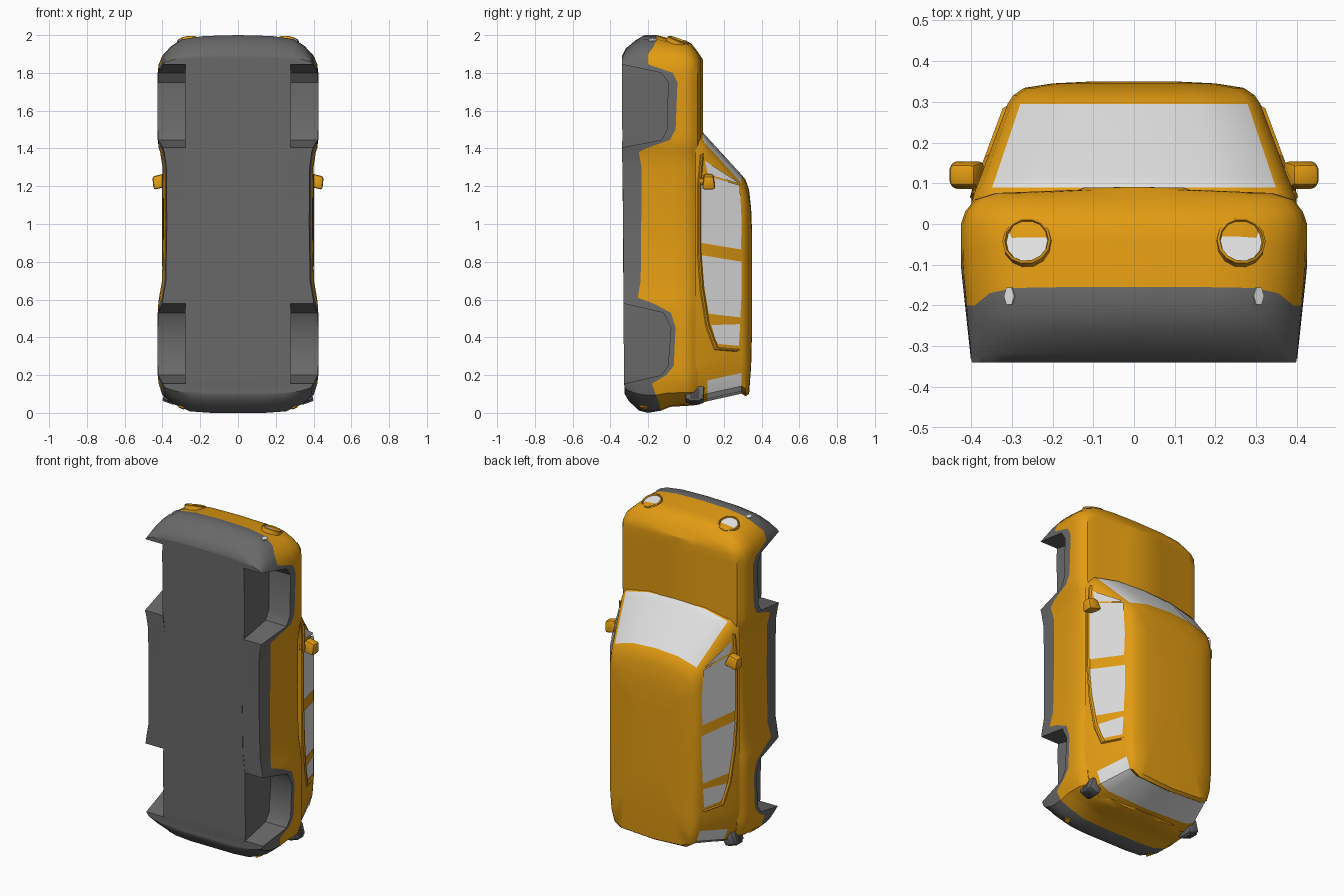
import bpy, bmesh, math
from mathutils import Vector, Matrix

if "Cube" in bpy.data.objects:
    bpy.data.objects.remove(bpy.data.objects["Cube"])


def material(name, rgb):
    m = bpy.data.materials.new(name)
    m.diffuse_color = (*rgb, 1)
    m.use_nodes = True
    m.node_tree.nodes["Principled BSDF"].inputs["Base Color"].default_value = m.diffuse_color
    return m


PAINT = material("orange_paint", (0.76, 0.33, 0.006))
TRIM = material("grey_plastic", (0.14, 0.14, 0.14))
GLASS = material("pale_glass", (0.75, 0.75, 0.75))
DARK = material("dark_plastic", (0.06, 0.06, 0.06))


def finish(name, bm, mats, angle=32, fix=True):
    bmesh.ops.remove_doubles(bm, verts=bm.verts, dist=0.0004)
    bmesh.ops.dissolve_degenerate(bm, edges=bm.edges, dist=0.0002)
    if fix:
        bmesh.ops.recalc_face_normals(bm, faces=bm.faces)
    me = bpy.data.meshes.new(name)
    bm.to_mesh(me)
    bm.free()
    ob = bpy.data.objects.new(name, me)
    bpy.context.collection.objects.link(ob)
    for m in mats:
        me.materials.append(m)
    bpy.ops.object.select_all(action='DESELECT')
    ob.select_set(True)
    bpy.context.view_layer.objects.active = ob
    bpy.ops.object.shade_smooth_by_angle(angle=math.radians(angle))
    return ob


def interp(table, t):
    for (a, p), (b, q) in zip(table, table[1:]):
        if t <= b:
            return p + (q - p) * max(0, (t - a) / (b - a))
    return table[-1][1]


def loft(bm, half_rows, rule):
    """Skin a grid of half sections and its mirror image; rule gives the material."""
    for s in (1, -1):
        grid = [[bm.verts.new((s * x, y, z)) for x, y, z in r] for r in half_rows]
        for i in range(len(grid) - 1):
            for j in range(len(grid[0]) - 1):
                q = [grid[i][j], grid[i][j + 1], grid[i + 1][j + 1], grid[i + 1][j]]
                bm.faces.new(q if s > 0 else q[::-1]).material_index = rule(i, j)


# Lower body: nose and tail outlines as height -> length position
NOSE = [(-.345, 1.87), (-.33, 1.92), (-.27, 1.97), (-.23, 2.0), (-.155, 2.0), (-.12, 1.985),
        (-.03, 1.98), (.02, 1.965), (.05, 1.93), (.09, 1.87)]
TAIL = [(-.34, .13), (-.31, .07), (-.25, .012), (-.2, 0), (-.14, .005), (-.12, .03), (.05, .04), (.1, .055)]
# length, half width, arch edge height, trim top height
MIDDLE = [(.155, .42, -.325, -.18), (.2, .425, -.13, -.105), (.25, .425, -.095, -.065), (.45, .425, -.08, -.055),
          (.53, .425, -.12, -.08), (.578, .422, -.33, -.17), (.61, .418, -.33, -.255), (.7, .402, -.33, -.24),
          (1, .397, -.333, -.237), (1.3, .4, -.336, -.235), (1.38, .412, -.34, -.25), (1.405, .42, -.34, -.2),
          (1.445, .425, -.13, -.085), (1.5, .425, -.1, -.055), (1.75, .425, -.095, -.045),
          (1.8, .425, -.13, -.07), (1.845, .42, -.34, -.2)]
# outward fraction, half width, trim top height
FRONT = [(.35, .4, -.2), (.62, .36, -.17), (.86, .3, -.157), (.97, .18, -.155), (1, 0, -.155)]
BACK = [(1, 0, -.135), (1, .15, -.135), (.95, .26, -.135), (.7, .35, -.14), (.4, .405, -.16)]


def section(w, arch, trim, place, bottom):
    inner = min(.28, .66 * w)
    top = .08
    side = lambda y: w * (1 - .22 * max(0, -.1 - y))
    ys = [arch, arch + (trim - arch) * .12, arch + (trim - arch) * .4, arch + (trim - arch) * .65,
          trim, trim * .6, trim * .3 + .0, 0]
    pts = [(0, bottom), (inner, bottom), (inner, arch)] + [(side(y), y) for y in ys]
    pts += [(.975 * w, .03), (.92 * w, .06), (.8 * w, top - .004), (.32 * w, top + .004), (.29 * w, top + .009), (0, top + .011)]
    return [(x, y, place(y)) for x, y in pts]


rows = [section(w, -.325, t, lambda y, f=f: .155 + f * (interp(TAIL, y) - .155), -.325) for f, w, t in BACK]
rows += [section(w, a, t, lambda y, z=z: z, -.327 - .007 * z) for z, w, a, t in MIDDLE]
rows += [section(w, -.34, t, lambda y, f=f: 1.845 + f * (interp(NOSE, y) - 1.845), -.34) for f, w, t in FRONT]
bm = bmesh.new()
loft(bm, rows, lambda i, j: 1 if j < 7 else 0)
finish("lower_body", bm, [PAINT, TRIM])

# Cabin: stacked rings (height, rear, front, half width)
LEVELS = [(.05, .045, 1.5, .4), (.09, .055, 1.485, .387), (.115, .062, 1.457, .377), (.295, .102, 1.26, .31),
          (.315, .088, 1.235, .297), (.334, .1, 1.18, .27), (.345, .25, 1.08, .2), (.35, .45, .95, .1), (.35, .6, .8, 0)]


def ring(y, zr, zf, xs):
    k = min(1, (zf - zr) / 1.1)
    return [(0, y, zr), (.75 * xs, y, zr + .012 * k), (.9 * xs, y, zr + .04 * k), (.97 * xs, y, zr + .11 * k),
            (xs, y, zr + .22 * k), (xs, y, zf - .14 * k), (.97 * xs, y, zf - .085 * k), (.9 * xs, y, zf - .045 * k),
            (.5 * xs, y, zf - .01 * k), (0, y, zf)]


def cabin_rule(i, j):
    return 1 if (i in (1, 2) and j >= 7) or (i == 2 and j < 3) else 0


bm = bmesh.new()
loft(bm, [ring(*lv) for lv in LEVELS], cabin_rule)
finish("cabin", bm, [PAINT, GLASS])

# Side windows: thin panes lying on the cabin flank, given as (height, length)
PANES = {"quarter_light": [(.1, 1.335), (.115, 1.265), (.275, 1.215), (.27, 1.225)],
         "front_window": [(.11, 1.255), (.08, 1.2), (.08, .9), (.29, .865), (.295, 1.0), (.285, 1.205)],
         "rear_window": [(.083, .835), (.095, .68), (.12, .525), (.288, .505), (.295, .65), (.295, .8)],
         "cargo_window": [(.135, .465), (.155, .39), (.17, .365), (.28, .355), (.287, .47)]}
FLANK = [(.05, .4), (.09, .387), (.115, .377), (.295, .31)]
for name, outline in PANES.items():
    bm = bmesh.new()
    for s in (1, -1):
        f = bm.faces.new([bm.verts.new((s * (interp(FLANK, y) + .004), y, z)) for y, z in outline])
        f.normal_update()
        if f.normal.x * s < 0:
            f.normal_flip()
    finish(name, bm, [GLASS], fix=False)

# Raised frame around the side windows
FRAME = [(.085, 1.37), (.07, 1.2), (.07, .85), (.085, .65), (.115, .46), (.16, .34), (.28, .33)]
bm = bmesh.new()
for s in (1, -1):
    lines = []
    for d, h in ((-.01, 0), (-.004, .008), (.004, .008), (.01, 0)):
        lines.append([bm.verts.new((s * (interp(FLANK, y + d) + h), y + d, z + d * .6)) for y, z in FRAME])
    for a, b in zip(lines, lines[1:]):
        for k in range(len(FRAME) - 1):
            q = [a[k], a[k + 1], b[k + 1], b[k]]
            bm.faces.new(q if s < 0 else q[::-1])
finish("window_frame", bm, [PAINT])


def box(bm, centre, size, taper=1.0, bevel=.0, mat=0, tilt=0):
    """Bevelled box, scaled by taper towards +z."""
    r = bmesh.ops.create_cube(bm, size=1)
    for v in r["verts"]:
        k = taper if v.co.z > 0 else 1
        p = Vector((v.co.x * size[0] * k, v.co.y * size[1] * k, v.co.z * size[2]))
        v.co = Matrix.Rotation(tilt, 3, 'Y') @ p + Vector(centre)
    faces = set(f for v in r["verts"] for f in v.link_faces)
    for f in faces:
        f.material_index = mat
    if bevel:
        edges = list(set(e for f in faces for e in f.edges))
        bmesh.ops.bevel(bm, geom=edges, offset=bevel, segments=2, affect='EDGES', profile=.5)


# Door mirrors with stalks
bm = bmesh.new()
for s in (1, -1):
    box(bm, (s * .414, .12, 1.225), (.085, .07, .07), .75, .012, tilt=s * .25)
    box(bm, (s * .383, .083, 1.225), (.03, .035, .03), 1, .004)
finish("door_mirrors", bm, [PAINT])

# Round headlamps with painted rims, tilted back with the nose
bm = bmesh.new()
for s in (1, -1):
    m = Matrix.Translation((s * .262, -.045, 1.962)) @ Matrix.Rotation(math.radians(-20), 4, 'X') \
        @ Matrix.Rotation(s * .12, 4, 'Y')
    loops = []
    for r, z in ((.062, -.05), (.06, .012), (.054, .016), (.051, .006)):
        loops.append([bm.verts.new(m @ Vector((r * math.cos(a * math.tau / 14), r * math.sin(a * math.tau / 14), z)))
                      for a in range(14)])
    for a, b in zip(loops, loops[1:]):
        for k in range(14):
            n = (k + 1) % 14
            bm.faces.new((a[k], a[n], b[n], b[k]))
    bm.faces.new(loops[-1]).material_index = 1
finish("headlamps", bm, [PAINT, GLASS])


def disc(bm, centre, rx, ry, normal, sides=8):
    m = Matrix.Translation(centre) @ Vector(normal).to_track_quat('Z', 'Y').to_matrix().to_4x4()
    r = bmesh.ops.create_cone(bm, cap_ends=True, segments=sides, radius1=1, radius2=1, depth=.009)
    for v in r["verts"]:
        v.co = m @ Vector((v.co.x * rx, v.co.y * ry, v.co.z))


# Front bumper lamps
bm = bmesh.new()
for s in (1, -1):
    disc(bm, (s * .305, -.177, 1.974), .024, .014, (s * .45, 0, 1), 6)
    disc(bm, (s * .31, -.25, 1.943), .02, .02, (s * .45, -.5, 1))
finish("bumper_lamps", bm, [GLASS])

# Rear bumper reflectors
bm = bmesh.new()
for s in (1, -1):
    disc(bm, (s * .3, -.22, .03), .025, .018, (s * .5, -.1, -1), 6)
finish("rear_reflectors", bm, [PAINT])

# Tail lamps: grey housing with a dark lens
bm = bmesh.new()
for s in (1, -1):
    box(bm, (s * .352, .045, .095), (.07, .095, .075), 1.1, .01, 0, tilt=s * -.35)
    box(bm, (s * .357, .045, .088), (.066, .06, .075), 1.1, .006, 1, tilt=s * -.35)
finish("tail_lamps", bm, [TRIM, DARK])
